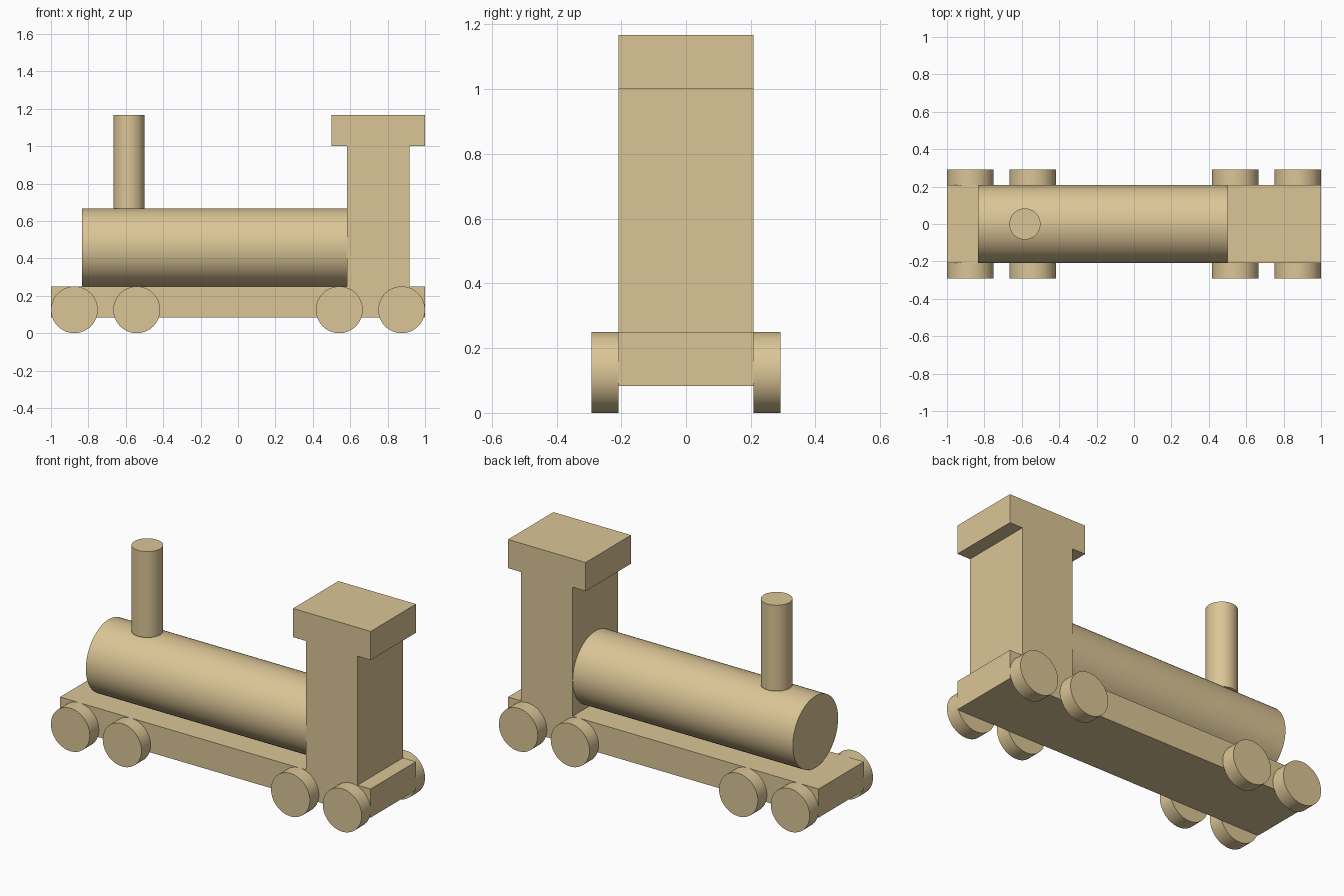
import bpy
import math

if "Cube" in bpy.data.objects:
    bpy.data.objects.remove(bpy.data.objects["Cube"])

U = 1 / 12  # modelling unit: the train is 24 units long

wood = bpy.data.materials.new("light wood")
wood.diffuse_color = (0.71, 0.56, 0.305, 1)
wood.use_nodes = True
wood.node_tree.nodes["Principled BSDF"].inputs["Base Color"].default_value = wood.diffuse_color


def finish(name):
    obj = bpy.context.object
    obj.name = name
    obj.data.materials.append(wood)
    return obj


def block(name, x0, x1, half_width, z0, z1):
    bpy.ops.mesh.primitive_cube_add(size=1, location=((x0 + x1) / 2, 0, (z0 + z1) / 2))
    obj = finish(name)
    obj.scale = (x1 - x0, 2 * half_width, z1 - z0)
    bpy.ops.object.transform_apply(location=False, rotation=False, scale=True)


def rod(name, radius, length, location, rotation=(0, 0, 0)):
    bpy.ops.mesh.primitive_cylinder_add(vertices=64, radius=radius, depth=length,
                                        location=location, rotation=rotation)
    finish(name)
    bpy.ops.object.shade_smooth_by_angle(angle=math.radians(30))


# Chassis, cab and roof
W = 2.5 * U
block("chassis", -12 * U, 12 * U, W, U, 3 * U)
block("cab", 7 * U, 11 * U, W, 3 * U, 12 * U)
block("cab_roof", 6 * U, 12 * U, W, 12 * U, 14 * U)

# Boiler lying along the chassis, chimney standing on top of it
rod("boiler", W, 17 * U, (-1.5 * U, 0, 5.5 * U), (0, math.pi / 2, 0))
rod("chimney", U, 6 * U, (-7 * U, 0, 11 * U))

# Four wheels on each side
for side, y in (("front", -3 * U), ("back", 3 * U)):
    for i, x in enumerate((-10.5, -6.5, 6.5, 10.5)):
        rod(f"wheel_{side}_{i + 1}", 1.5 * U, U, (x * U, y, 1.5 * U), (math.pi / 2, 0, 0))
